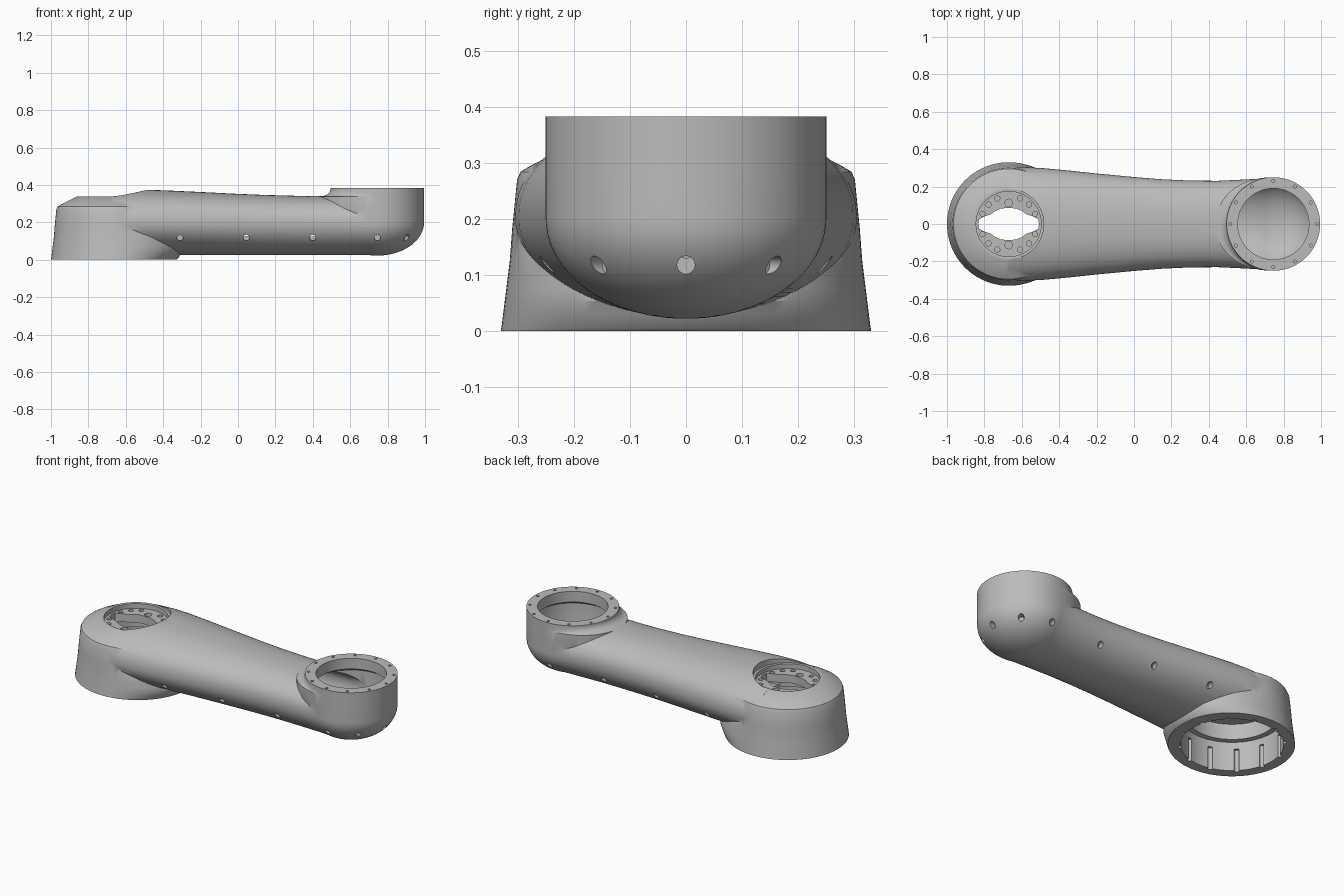
import bpy, bmesh, math
from mathutils import Vector, Matrix

if "Cube" in bpy.data.objects:
    bpy.data.objects.remove(bpy.data.objects["Cube"], do_unlink=True)

grey = bpy.data.materials.new("cast_grey")
grey.use_nodes = True
grey.diffuse_color = (0.5, 0.5, 0.5, 1)
grey.node_tree.nodes["Principled BSDF"].inputs["Base Color"].default_value = (0.5, 0.5, 0.5, 1)

BASE, CUP = -0.67, 0.745   # centres of the two joints
SIDES = 96


def make(name, solids):
    """One object from closed solids, each a list of rings."""
    bm = bmesh.new()
    for rings in solids:
        loops = [[bm.verts.new(p) for p in ring] for ring in rings]
        for a, b in zip(loops, loops[1:]):
            for i in range(len(a)):
                j = (i + 1) % len(a)
                bm.faces.new((a[i], a[j], b[j], b[i]))
        bm.faces.new(loops[0][::-1])
        bm.faces.new(loops[-1])
    bmesh.ops.recalc_face_normals(bm, faces=bm.faces)
    mesh = bpy.data.meshes.new(name)
    bm.to_mesh(mesh)
    bm.free()
    mesh.materials.append(grey)
    obj = bpy.data.objects.new(name, mesh)
    bpy.context.collection.objects.link(obj)
    return obj


def revolve(cx, profile, facing=0):
    """Rings of (radius, z, flare); the flare swells toward +x or -x."""
    rings = []
    for r, z, flare in profile:
        ring = []
        for i in range(SIDES):
            a = math.tau * i / SIDES
            rr = r + flare * max(0, facing * math.cos(a)) ** 2
            ring.append((cx + rr * math.cos(a), rr * math.sin(a), z))
        rings.append(ring)
    return rings


def rod(start, direction, radius, depth, n=16):
    """Short cylinder used for drilled holes."""
    turn = Vector(direction).to_track_quat('Z', 'Y').to_matrix().to_4x4()
    place = Matrix.Translation(start) @ turn
    return [[place @ Vector((radius * math.cos(math.tau * i / n), radius * math.sin(math.tau * i / n), h))
             for i in range(n)] for h in (0, depth)]


def box(x0, x1, w, z0, z1):
    return [[(x0, -w, z), (x1, -w, z), (x1, w, z), (x0, w, z)] for z in (z0, z1)]


def arm_rings(stations, inset=0):
    """Rounded tube sections of (x, half width, top)."""
    rings = []
    for x, w, top in stations:
        ring = []
        for i in range(SIDES):
            a = math.tau * i / SIDES
            c, s = math.cos(a), math.sin(a)
            n = 2 / 2.3 if s > 0 else 1
            h = top - 0.2 if s > 0 else 0.175
            ring.append((x, (w - inset) * math.copysign(abs(c) ** n, c),
                         0.2 + (h - inset) * math.copysign(abs(s) ** n, s)))
        rings.append(ring)
    return rings


def combine(target, other, operation):
    bpy.context.view_layer.objects.active = target
    mod = target.modifiers.new("join", 'BOOLEAN')
    mod.object, mod.operation, mod.solver = other, operation, 'EXACT'
    bpy.ops.object.modifier_apply(modifier=mod.name)
    bpy.data.objects.remove(other, do_unlink=True)


# Outer body: arm tube, base cup, end cup with rounded underside
stations = [(-0.67, 0.305, 0.365), (-0.58, 0.304, 0.373), (-0.48, 0.298, 0.374), (-0.35, 0.286, 0.369),
            (-0.2, 0.27, 0.362), (0, 0.251, 0.352), (0.15, 0.239, 0.346), (0.3, 0.232, 0.342),
            (0.45, 0.231, 0.34), (0.6, 0.238, 0.34), (CUP, 0.247, 0.34)]
body = make("arm_link", [arm_rings(stations)])

fillet = [(math.sin(t * math.pi / 16), 1 - math.cos(t * math.pi / 16)) for t in range(9)]
cup_wall = [(0.33 - 0.11 * z, z, 0.055 * (1 - u)) for u, z in
            [(f, 0.05 * g) for g, f in fillet]]
cup_wall = [(0.33, 0, 0.01)] + [(0.329 - 0.003 * k, 0.006 + 0.024 * k,
            0.02 + 0.035 * min(1, k / 2)) for k in range(6)]
base_profile = cup_wall + [(0.31, 0.18, 0), (0.301, 0.27, 0), (0.295, 0.284, 0),
                           (0.275, 0.296, 0), (0.19, 0.339, 0)]
combine(body, make("base_cup", [revolve(BASE, base_profile, 1)]), 'UNION')

bowl = [(0.25 * math.sin(math.radians(a)), 0.2 - 0.178 * math.cos(math.radians(a)), 0)
        for a in range(3, 91, 6)]
neck = [(0.25, 0.2, 0), (0.25, 0.27, 0.06), (0.25, 0.338, 0.06)]
neck += [(0.25, 0.338 + 0.04 * s, 0.06 * c) for s, c in
         [(1 - math.cos(t * math.pi / 12), 1 - math.sin(t * math.pi / 12)) for t in range(1, 7)]]
combine(body, make("end_cup", [revolve(CUP, bowl + neck + [(0.25, 0.383, 0)], -1)]), 'UNION')

# Hollow interior: end bore, arm channel, base socket
combine(body, make("arm_channel", [arm_rings([(-0.38, 0.288, 0.37)] + stations[4:], 0.03)]), 'DIFFERENCE')
inner_bowl = [(0.22 * math.sin(math.radians(a)), 0.2 - 0.15 * math.cos(math.radians(a)), 0)
              for a in range(3, 91, 6)]
combine(body, make("end_bore", [revolve(CUP, inner_bowl + [(0.22, 0.3, 0), (0.19, 0.32, 0), (0.19, 0.5, 0)])]),
        'DIFFERENCE')
combine(body, make("base_socket", [revolve(BASE, [(0.27, -0.1, 0), (0.27, 0.17, 0),
                                                  (0.24, 0.171, 0), (0.24, 0.262, 0)])]), 'DIFFERENCE')
combine(body, make("cable_gap", [box(-0.6, -0.3, 0.17, 0.18, 0.255)]), 'DIFFERENCE')

# Recessed mounting face on top of the base cup
combine(body, make("face_recess", [revolve(BASE, [(0.174, 0.31, 0), (0.174, 0.338, 0),
                                                  (0.187, 0.339, 0), (0.187, 0.5, 0)])]), 'DIFFERENCE')

# Waisted window through the mounting face
quarter = [(0.162, 0), (0.158, 0.026), (0.125, 0.042), (0.095, 0.052), (0.07, 0.07), (0.04, 0.083)]
half = quarter + [(0, 0.086)] + [(-x, y) for x, y in quarter[::-1]]
outline = half + [(x, -y) for x, y in half[-2:0:-1]]
combine(body, make("face_window", [[[(BASE + x, y, z) for x, y in outline] for z in (0.2, 0.4)]]), 'DIFFERENCE')

# Drilled holes and socket grooves
holes = []
for deg in (21, 44, 66):
    for a in (deg, 180 - deg, 180 + deg, -deg):
        a = math.radians(a)
        holes.append(rod((BASE + 0.15 * math.cos(a), 0.15 * math.sin(a), 0.285), (0, 0, 1), 0.014, 0.05))
for side in (-1, 1):
    holes.append(rod((BASE, side * 0.113, 0.285), (0, 0, 1), 0.02, 0.05))
    for x, w in ((-0.31, 0.281), (0.045, 0.247), (0.4, 0.231)):
        holes.append(rod((x, side * (w - 0.06), 0.118), (0, side, 0), 0.016, 0.1))
for k in range(12):
    a = math.tau * k / 12
    c, s = math.cos(a), math.sin(a)
    holes.append(rod((CUP + 0.231 * c, 0.231 * s, 0.36), (0, 0, 1), 0.008, 0.05))
    a += math.tau / 24
    holes.append(rod((BASE + 0.272 * math.cos(a), 0.272 * math.sin(a), -0.05), (0, 0, 1), 0.013, 0.18))
for deg in (-90, -45, 0, 45, 90):
    c, s = math.cos(math.radians(deg)), math.sin(math.radians(deg))
    holes.append(rod((CUP + 0.195 * c, 0.195 * s, 0.118), (c, s, 0), 0.016, 0.1))
combine(body, make("drills", holes), 'DIFFERENCE')

# Smooth castings with crisp rims
bpy.ops.object.select_all(action='DESELECT')
body.select_set(True)
bpy.context.view_layer.objects.active = body
bpy.ops.object.shade_smooth_by_angle(angle=math.radians(30))
